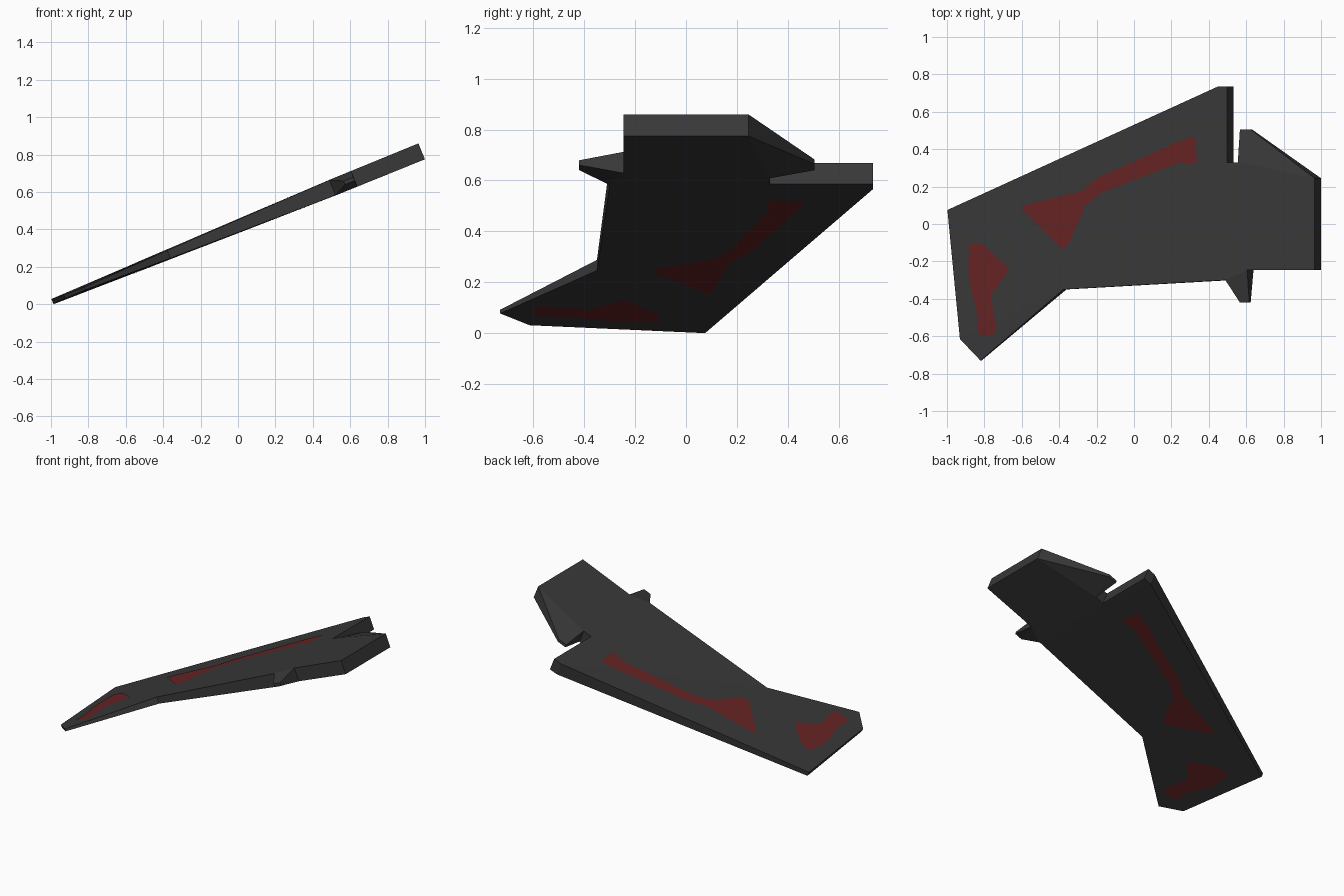
import bpy, bmesh, math
from mathutils import Vector
from mathutils.bvhtree import BVHTree

if "Cube" in bpy.data.objects:
    bpy.data.objects.remove(bpy.data.objects["Cube"])

SLOPE = 0.407
ang = math.atan(SLOPE)
N = Vector((-math.sin(ang), 0, math.cos(ang)))   # normal of the tilted wing plane


def mid(x, y):
    return Vector((x, y, 0.014 + SLOPE * (x + 0.992)))


def material(name, col):
    m = bpy.data.materials.new(name)
    m.diffuse_color = (*col, 1)
    m.use_nodes = True
    m.node_tree.nodes["Principled BSDF"].inputs["Base Color"].default_value = m.diffuse_color
    return m


grey = material("dark_grey", (0.040, 0.040, 0.040))
red = material("dark_red", (0.135, 0.017, 0.017))


def add_object(name, bm, mat):
    me = bpy.data.meshes.new(name)
    bm.to_mesh(me)
    me.materials.append(mat)
    ob = bpy.data.objects.new(name, me)
    bpy.context.collection.objects.link(ob)
    return ob


# Wing outline seen from above: x, y, local thickness
outline = [
    (-.992, .075, .030), (.465, .735, .088), (.515, .735, .088), (.515, .33, .09),
    (.572, .33, .09), (.570, .505, .02), (.628, .505, .02), (.982, .245, .092),
    (.982, -.245, .092), (.622, -.245, .09), (.62, -.42, .02), (.570, -.42, .02),
    (.505, -.30, .088), (-.37, -.35, .045), (-.818, -.73, .016), (-.927, -.615, .02),
]
# Panels: tip, main, inner main, root block, front prong, rear spike
panels = [(0, 13, 14, 15), (0, 1, 12, 13), (1, 2, 3, 12),
          (3, 4, 7, 8, 9, 12), (4, 5, 6, 7), (9, 10, 11, 12)]

bm = bmesh.new()
top = [bm.verts.new(mid(x, y) + N * t / 2) for x, y, t in outline]
bot = [bm.verts.new(mid(x, y) - N * t / 2) for x, y, t in outline]
for p in panels:
    bm.faces.new([top[i] for i in p])
    bm.faces.new([bot[i] for i in p])
n = len(outline)
for i in range(n):
    j = (i + 1) % n
    bm.faces.new((top[i], top[j], bot[j], bot[i]))
bmesh.ops.recalc_face_normals(bm, faces=bm.faces[:])
bmesh.ops.triangulate(bm, faces=[f for f in bm.faces if len(f.verts) > 3])
bm.normal_update()
tree = BVHTree.FromBMesh(bm)
add_object("wing_panel", bm, grey)
bm.free()

# Painted red markings, laid onto both surfaces
markings = {
    "long_marking": [(-.60, .09), (-.55, .11), (-.27, .175), (-.18, .25), (.24, .435),
                     (.335, .468), (.345, .455), (.352, .32), (.26, .33), (-.16, .17),
                     (-.25, .10), (-.34, -.11), (-.375, -.135)],
    "tip_marking": [(-.875, -.10), (-.80, -.11), (-.66, -.24), (-.76, -.385),
                    (-.73, -.565), (-.745, -.59), (-.80, -.60), (-.835, -.575),
                    (-.835, -.47), (-.88, -.28)],
}
for name, pts in markings.items():
    for side, s in (("top", 1), ("bottom", -1)):
        bm = bmesh.new()
        bm.faces.new([bm.verts.new(mid(x, y)) for x, y in pts])
        bmesh.ops.triangulate(bm, faces=bm.faces[:])
        bmesh.ops.subdivide_edges(bm, edges=bm.edges[:], cuts=5, use_grid_fill=True)
        for v in bm.verts:
            hit = tree.ray_cast(v.co + N * s * 0.5, -N * s)[0]
            if hit:
                v.co = hit + N * s * 0.002
        bm.normal_update()
        flip = [f for f in bm.faces if f.normal.dot(N) * s < 0]
        bmesh.ops.reverse_faces(bm, faces=flip)
        add_object(f"{name}_{side}", bm, red)
        bm.free()
